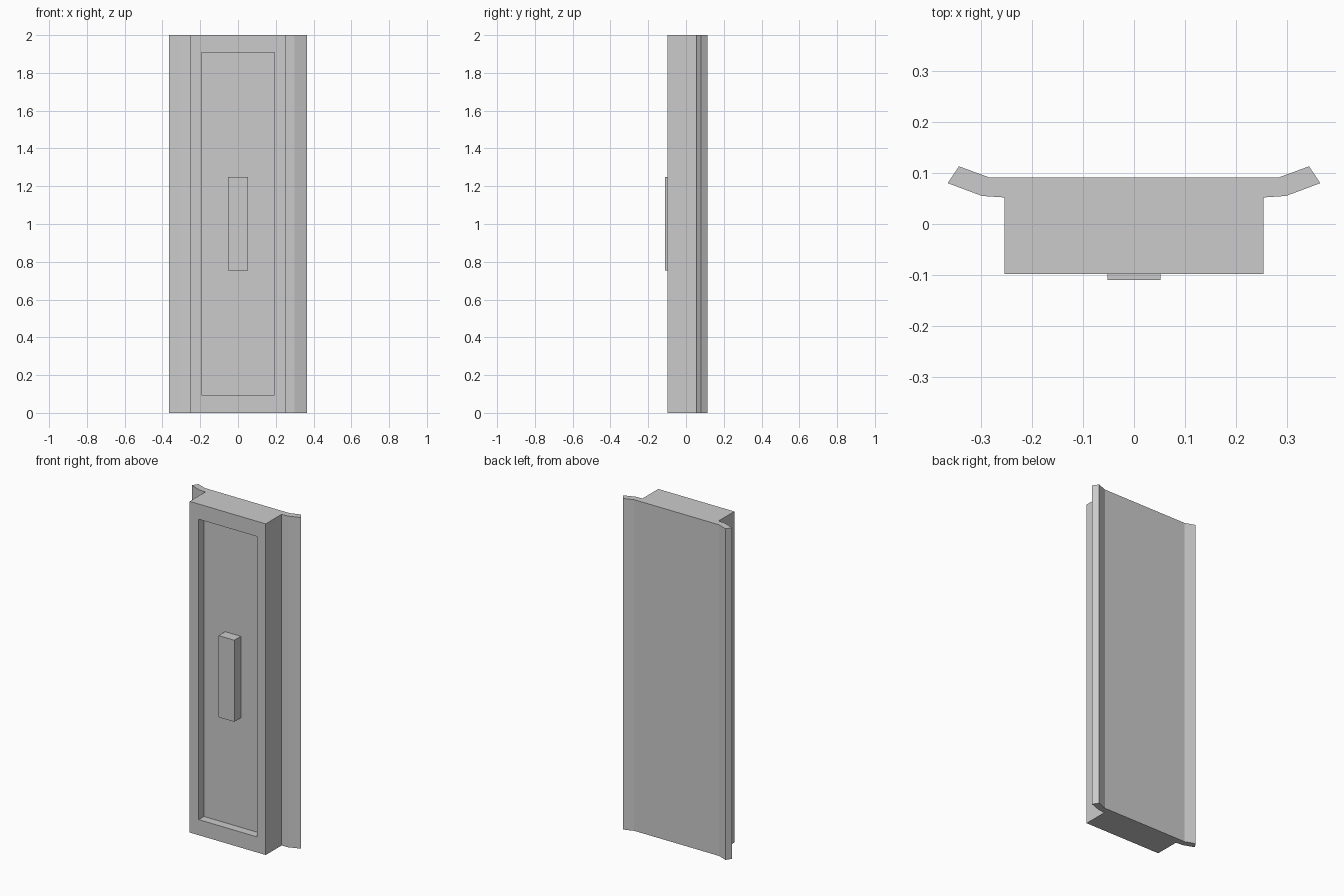
import bpy, bmesh
from mathutils import Vector, Matrix

if "Cube" in bpy.data.objects:
    bpy.data.objects.remove(bpy.data.objects["Cube"])

HEIGHT = 2.0


def finish(name, bm):
    bmesh.ops.recalc_face_normals(bm, faces=bm.faces)
    mesh = bpy.data.meshes.new(name)
    bm.to_mesh(mesh)
    bm.free()
    obj = bpy.data.objects.new(name, mesh)
    bpy.context.collection.objects.link(obj)
    return obj


# Panel: mirrored cross-section with bent side flanges, extruded upward
half = [(0.254, -0.098), (0.254, 0.052), (0.298, 0.055),
        (0.365, 0.080), (0.343, 0.113), (0.283, 0.091)]
profile = half + [(-x, y) for x, y in reversed(half)]
bm = bmesh.new()
base = bm.faces.new([bm.verts.new((x, y, 0)) for x, y in profile])
ext = bmesh.ops.extrude_face_region(bm, geom=[base], use_keep_orig=True)
bmesh.ops.translate(bm, vec=(0, 0, HEIGHT),
                    verts=[g for g in ext["geom"] if isinstance(g, bmesh.types.BMVert)])
bmesh.ops.recalc_face_normals(bm, faces=bm.faces)

# Recess: inset the front face, fit it to the frame and push it in
front = min(bm.faces, key=lambda f: f.calc_center_median().y)
bmesh.ops.inset_individual(bm, faces=[front], thickness=0.05)
for v in front.verts:
    v.co.x = 0.194 if v.co.x > 0 else -0.194
    v.co.z = 1.908 if v.co.z > 1 else 0.094
rec = bmesh.ops.extrude_discrete_faces(bm, faces=[front])["faces"][0]
bmesh.ops.translate(bm, vec=(0, 0.05, 0), verts=rec.verts)
finish("door_panel", bm)

# Handle: upright block standing on the recess floor
bm = bmesh.new()
lo, hi = Vector((-0.052, -0.11, 0.755)), Vector((0.052, -0.046, 1.248))
bmesh.ops.create_cube(bm, size=1, matrix=Matrix.Translation((lo + hi) / 2)
                      @ Matrix.Diagonal((*(hi - lo), 1)))
finish("handle", bm)
